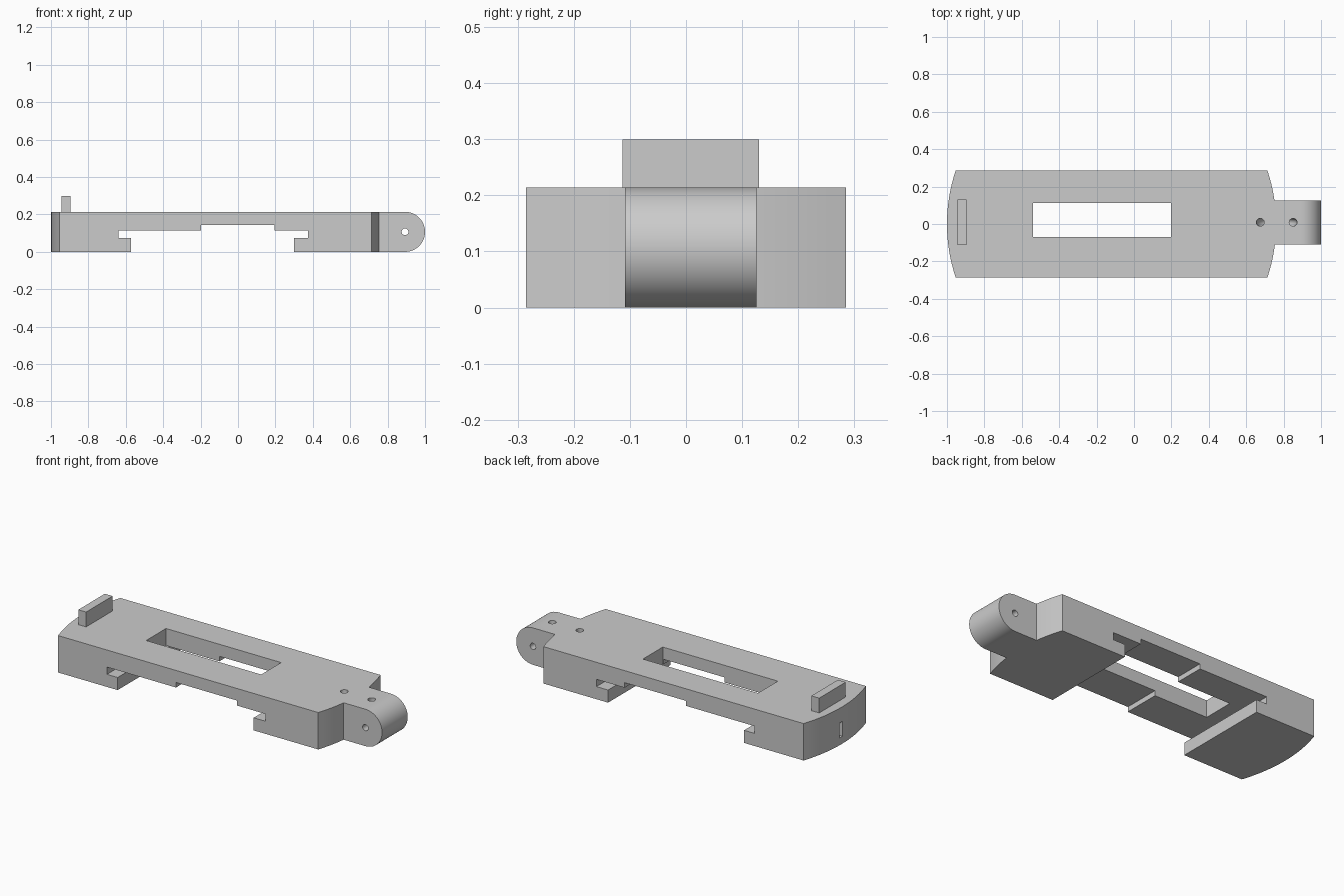
import bpy, bmesh, math
from mathutils import Vector

if "Cube" in bpy.data.objects:
    bpy.data.objects.remove(bpy.data.objects["Cube"])

grey = bpy.data.materials.new("plain grey")
grey.use_nodes = True
COLOUR = (0.6, 0.6, 0.6, 1)
grey.diffuse_color = COLOUR
grey.node_tree.nodes["Principled BSDF"].inputs["Base Color"].default_value = COLOUR

HEIGHT = 0.214
HALF_WIDTH = 0.285
MID_Y = 0.009
R = HEIGHT / 2


def prism(name, points, direction):
    """Extrude a closed flat outline along a direction."""
    bm = bmesh.new()
    face = bm.faces.new([bm.verts.new(p) for p in points])
    moved = bmesh.ops.extrude_face_region(bm, geom=[face])["geom"]
    verts = [v for v in moved if isinstance(v, bmesh.types.BMVert)]
    bmesh.ops.translate(bm, verts=verts, vec=Vector(direction))
    bmesh.ops.recalc_face_normals(bm, faces=bm.faces[:])
    mesh = bpy.data.meshes.new(name)
    bm.to_mesh(mesh)
    bm.free()
    obj = bpy.data.objects.new(name, mesh)
    bpy.context.collection.objects.link(obj)
    mesh.materials.append(grey)
    return obj


def box(name, x, y, z):
    pts = [(x[0], y[0], z[0]), (x[1], y[0], z[0]), (x[1], y[1], z[0]), (x[0], y[1], z[0])]
    return prism(name, pts, (0, 0, z[1] - z[0]))


def combine(target, other, operation):
    """Apply a boolean and discard the helper."""
    other.hide_render = True
    mod = target.modifiers.new(operation, "BOOLEAN")
    mod.operation, mod.object, mod.solver = operation, other, "EXACT"
    bpy.context.view_layer.objects.active = target
    bpy.ops.object.modifier_apply(modifier=mod.name)
    bpy.data.objects.remove(other)


def bow(apex, sign, steps=16):
    """Shallow arc across the width, bulging towards sign."""
    radius = 0.9
    ys = [sign * HALF_WIDTH * (2 * i / steps - 1) for i in range(steps + 1)]
    return [(apex - sign * (radius - math.sqrt(radius**2 - y * y)), y, 0) for y in ys]


# Main plate with bowed ends
body = prism("base_plate", bow(0.76, 1) + bow(-1, -1), (0, 0, HEIGHT))

# Hinge tongue with a half-round tip
tip = [(1 - R + R * math.cos(a), -0.109, R + R * math.sin(a))
       for a in (math.pi * (i / 32 - 0.5) for i in range(33))]
tongue = prism("hinge_tongue", [(0.65, -0.109, 0)] + tip + [(0.65, -0.109, HEIGHT)], (0, 0.235, 0))
combine(body, tongue, "UNION")

# Undercut rail channel, stepped in the middle
channel = [(-0.572, -0.1), (-0.572, 0.073), (-0.64, 0.073), (-0.64, 0.115), (-0.198, 0.115),
           (-0.198, 0.144), (0.194, 0.144), (0.194, 0.115), (0.375, 0.115), (0.375, 0.073),
           (0.3, 0.073), (0.3, -0.1)]
combine(body, prism("channel_cutter", [(x, -0.5, z) for x, z in channel], (0, 1, 0)), "DIFFERENCE")

# Long window through the plate
combine(body, box("window_cutter", (-0.54, 0.198), (-0.07, 0.112), (-0.1, 0.4)), "DIFFERENCE")

# Small slot in the bowed end
combine(body, box("end_slot_cutter", (-1.1, -0.94), (-0.006, 0.024), (0.042, 0.128)), "DIFFERENCE")

# Pin hole across the tongue
bpy.ops.mesh.primitive_cylinder_add(vertices=32, radius=0.018, depth=1,
                                    location=(0.893, 0, R), rotation=(math.pi / 2, 0, 0))
combine(body, bpy.context.object, "DIFFERENCE")

# Curved cord passage joining the two top holes
bpy.ops.mesh.primitive_torus_add(major_radius=0.088, minor_radius=0.021, major_segments=48,
                                 minor_segments=24, location=(0.763, MID_Y, HEIGHT),
                                 rotation=(math.pi / 2, 0, 0))
combine(body, bpy.context.object, "DIFFERENCE")

# Upright tab on top
tab = box("upright_tab", (-0.945, -0.895), (-0.113, 0.13), (HEIGHT - 0.005, 0.3))
combine(body, tab, "UNION")

# One material and smooth rounding with sharp edges
body.data.materials.clear()
body.data.materials.append(grey)
for poly in body.data.polygons:
    poly.material_index = 0
bpy.ops.object.select_all(action="DESELECT")
body.select_set(True)
bpy.context.view_layer.objects.active = body
bpy.ops.object.shade_smooth_by_angle(angle=math.radians(25))
